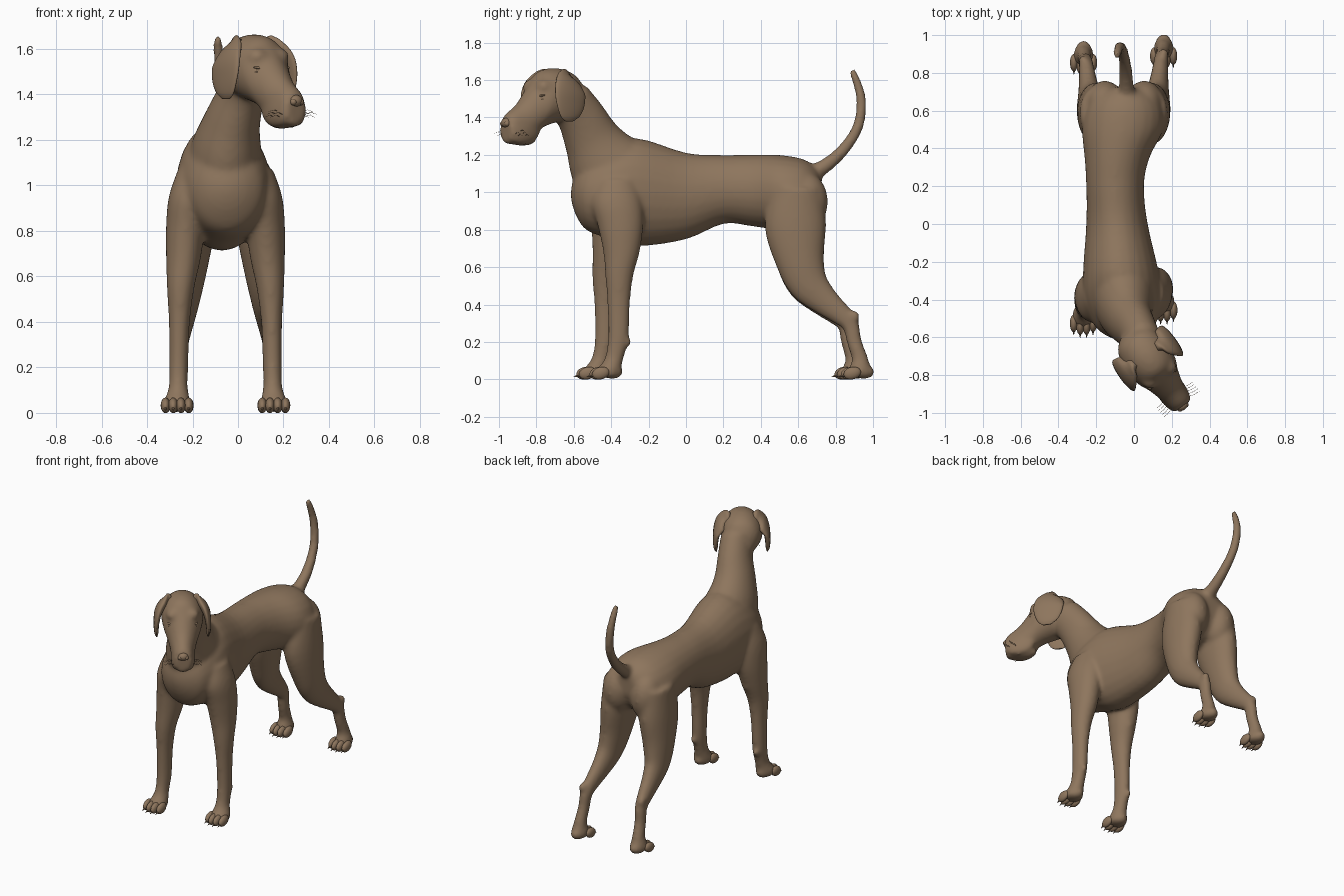
import bpy, bmesh, math
from mathutils import Vector, Matrix

if "Cube" in bpy.data.objects:
    bpy.data.objects.remove(bpy.data.objects["Cube"])

coat = bpy.data.materials.new("brown_coat")
COLOUR = (0.27, 0.18, 0.11, 1)
coat.diffuse_color = COLOUR
coat.use_nodes = True
coat.node_tree.nodes["Principled BSDF"].inputs["Base Color"].default_value = COLOUR

# The head has its own frame: forward is -y, turned toward the left
HEAD = Matrix.Translation((0.05, -0.68, 0)) @ Matrix.Rotation(math.radians(36), 4, 'Z')
SIDES = (("left", 1), ("right", -1))


def smooth_path(rows, steps=4):
    """Catmull-Rom interpolation of stations (x, y, z, half width, half depth)."""
    p = [Vector(r) for r in rows]
    p = [p[0] * 2 - p[1]] + p + [p[-1] * 2 - p[-2]]
    out = []
    for i in range(1, len(p) - 2):
        a, b, c, d = p[i - 1:i + 3]
        for k in range(steps):
            t = k / steps
            out.append((b * 2 + (c - a) * t + (a * 2 - b * 5 + c * 4 - d) * t**2
                        + (b * 3 - a - c * 3 + d) * t**3) * 0.5)
    return out + [p[-2]]


def tube(bm, rows, axis=None, matrix=Matrix(), sides=24):
    """Closed loft of elliptical rings; rings follow the path or a fixed axis."""
    path = smooth_path(rows)
    centres = [Vector(s[:3]) for s in path]
    rings = []
    for i, s in enumerate(path):
        t = axis or centres[min(i + 1, len(path) - 1)] - centres[max(i - 1, 0)]
        t = Vector(t).normalized()
        across = (Vector((1, 0, 0)) - t * t.x).normalized()
        depth = t.cross(across)
        rings.append([bm.verts.new(matrix @ (centres[i]
                      + across * s[3] * math.cos(a) + depth * s[4] * math.sin(a)))
                      for a in (math.tau * k / sides for k in range(sides))])
    for r, q in zip(rings, rings[1:]):
        for k in range(sides):
            n = (k + 1) % sides
            bm.faces.new((r[k], r[n], q[n], q[k]))
    bm.faces.new(rings[0])
    bm.faces.new(rings[-1])


def blob(bm, centre, radii, matrix=Matrix(), tilt=0):
    m = matrix @ Matrix.Translation(centre) @ Matrix.Rotation(tilt, 4, 'X')
    bmesh.ops.create_uvsphere(bm, u_segments=20, v_segments=12, radius=1,
                              matrix=m @ Matrix.Diagonal((*radii, 1)))


def finish(bm, name):
    bmesh.ops.recalc_face_normals(bm, faces=bm.faces)
    for f in bm.faces:
        f.smooth = True
    mesh = bpy.data.meshes.new(name)
    bm.to_mesh(mesh)
    bm.free()
    mesh.materials.append(coat)
    obj = bpy.data.objects.new(name, mesh)
    bpy.context.collection.objects.link(obj)
    return obj


body = bmesh.new()

# Torso
tube(body, [
    (-.05, -.615, .99, .03, .03), (-.05, -.59, .99, .10, .11),
    (-.05, -.53, .985, .165, .19), (-.06, -.40, 1.0, .205, .25),
    (-.07, -.25, 1.0, .20, .288), (-.09, 0, .98, .163, .232),
    (-.10, .20, 1.015, .153, .184), (-.09, .35, 1.01, .172, .192),
    (-.06, .50, 1.0, .215, .20), (-.05, .62, 1.0, .20, .18),
    (-.05, .69, 1.01, .14, .13), (-.05, .725, 1.03, .06, .07)], axis=(0, 1, 0))

# Neck
tube(body, [
    (-.065, -.2, 1.0, .15, .22), (-.06, -.33, 1.05, .17, .23),
    (-.05, -.43, 1.16, .155, .205), (-.025, -.50, 1.28, .125, .155),
    (.015, -.56, 1.4, .105, .13), (.05, -.63, 1.5, .10, .12)])

# Skull and muzzle
tube(body, [
    (0, .13, 1.5, .06, .07), (0, .08, 1.52, .11, .115),
    (0, -.02, 1.52, .133, .145), (0, -.12, 1.497, .122, .152),
    (0, -.18, 1.44, .095, .14), (0, -.26, 1.372, .073, .11),
    (0, -.33, 1.342, .063, .088), (0, -.355, 1.335, .05, .07)],
    axis=(0, 1, 0), matrix=HEAD)
for _, s in SIDES:
    blob(body, (s * .06, -.14, 1.565), (.045, .045, .04), HEAD)        # brow
    blob(body, (s * .045, -.255, 1.325), (.032, .10, .072), HEAD, .15)  # hanging lip
    blob(body, (MID_X := -.05) and (MID_X + s * .105, .635, .95),
         (.105, .125, .16))                                            # buttock
blob(body, (0, -.24, 1.285), (.045, .09, .038), HEAD)                  # lower jaw

# Tail
tube(body, [
    (-.04, .64, 1.09, .06, .06), (-.04, .72, 1.125, .042, .042),
    (-.045, .83, 1.215, .034, .034), (-.06, .915, 1.34, .03, .03),
    (-.075, .938, 1.47, .028, .028), (-.085, .92, 1.57, .025, .025),
    (-.09, .887, 1.655, .02, .02)])

FRONT = [
    (.14, -.37, 1.07, .07, .10), (.16, -.37, .95, .09, .135),
    (.175, -.35, .82, .087, .122), (.185, -.345, .68, .077, .098),
    (.197, -.357, .55, .061, .075), (.203, -.36, .40, .047, .061),
    (.206, -.362, .22, .043, .056), (.208, -.385, .11, .043, .051),
    (.213, -.415, .05, .06, .066), (.213, -.415, .012, .055, .06)]
BACK = [
    (.13, .59, 1.02, .10, .14), (.145, .585, .82, .10, .165),
    (.165, .61, .63, .084, .13), (.177, .655, .51, .068, .108),
    (.186, .74, .42, .053, .08), (.195, .83, .345, .042, .06),
    (.20, .88, .29, .037, .046), (.205, .90, .20, .036, .041),
    (.21, .93, .11, .039, .044), (.212, .93, .05, .054, .062),
    (.212, .93, .012, .05, .058)]
MID = -.055

for side, s in SIDES:
    for leg, rows, shift, top in (("front", FRONT, .07, 1.05), ("back", BACK, .035, .6)):
        # Leg, with the right one set a little further forward
        def lag(z):
            return -shift * min(1, max(0, (top - z) / .45)) if s < 0 else 0
        tube(body, [(MID + s * x, y + lag(z), z, a, b) for x, y, z, a, b in rows],
             axis=(0, 0, 1) if leg == "front" else None)
        foot_x, foot_y = MID + s * rows[-1][0], rows[-1][1] + lag(0)
        if leg == "front":
            blob(body, (foot_x, foot_y + .1, .2), (.022, .025, .028))      # wrist pad
            blob(body, (MID + s * .18, -.285 + lag(.7), .7), (.04, .04, .07))  # elbow
        else:
            blob(body, (foot_x, foot_y - .03, .335), (.028, .03, .035))    # hock
        blob(body, (foot_x, foot_y + .02, .04), (.045, .06, .04))          # heel pad

        # Toes and claws
        toes = bmesh.new()
        for k in (-1.5, -.5, .5, 1.5):
            x = foot_x + k * .034
            y = foot_y - .062 + abs(k) * .014
            blob(toes, (x, y, .033), (.021, .047, .033), tilt=.25)
            bmesh.ops.create_cone(
                toes, segments=8, radius1=.009, radius2=.001, depth=.035, cap_ends=True,
                matrix=Matrix.Translation((x, y - .046, .018))
                @ Matrix.Rotation(math.radians(110), 4, 'X'))
        finish(toes, f"{side}_{leg}_toes")

    # Ear flap, folded out from the crown and hanging beside the cheek
    ear = bmesh.new()
    tube(ear, [
        (s * .07, -.01, 1.60, .03, .05), (s * .115, -.02, 1.592, .03, .08),
        (s * .15, -.035, 1.54, .024, .098), (s * .162, -.04, 1.47, .018, .092),
        (s * .163, -.045, 1.41, .014, .065), (s * .16, -.045, 1.38, .006, .028)],
        matrix=HEAD)
    finish(ear, f"{side}_ear")

    # Eye with lids
    eye = bmesh.new()
    blob(eye, (s * .073, -.168, 1.508), (.016, .017, .012), HEAD)
    finish(eye, f"{side}_eye")
    lids = bmesh.new()
    for up in (1, -1):
        blob(lids, (s * .071, -.164, 1.508 + up * .011), (.024, .021, .008), HEAD, up * .2)
    finish(lids, f"{side}_eyelids")

    # Whiskers
    whiskers = bmesh.new()
    for k in range(5):
        y, z = -.27 - .015 * k, 1.30 + .012 * (k % 3)
        tube(whiskers, [(s * .06, y, z, .001, .001), (s * .09, y - .008, z + .008, .001, .001),
                        (s * .12, y - .01, z, .0005, .0005)], matrix=HEAD, sides=4)
    finish(whiskers, f"{side}_whiskers")

# Fuse the overlapping volumes into one smooth skin
skin = finish(body, "body")
remesh = skin.modifiers.new("fuse", 'REMESH')
remesh.mode = 'VOXEL'
remesh.voxel_size = .011
remesh.use_smooth_shade = True
soften = skin.modifiers.new("soften", 'SMOOTH')
soften.factor = .5
soften.iterations = 18

# Nose with nostrils
nose = bmesh.new()
blob(nose, (0, -.347, 1.372), (.032, .026, .026), HEAD)
for _, s in SIDES:
    blob(nose, (s * .019, -.355, 1.367), (.015, .016, .015), HEAD)
finish(nose, "nose")
